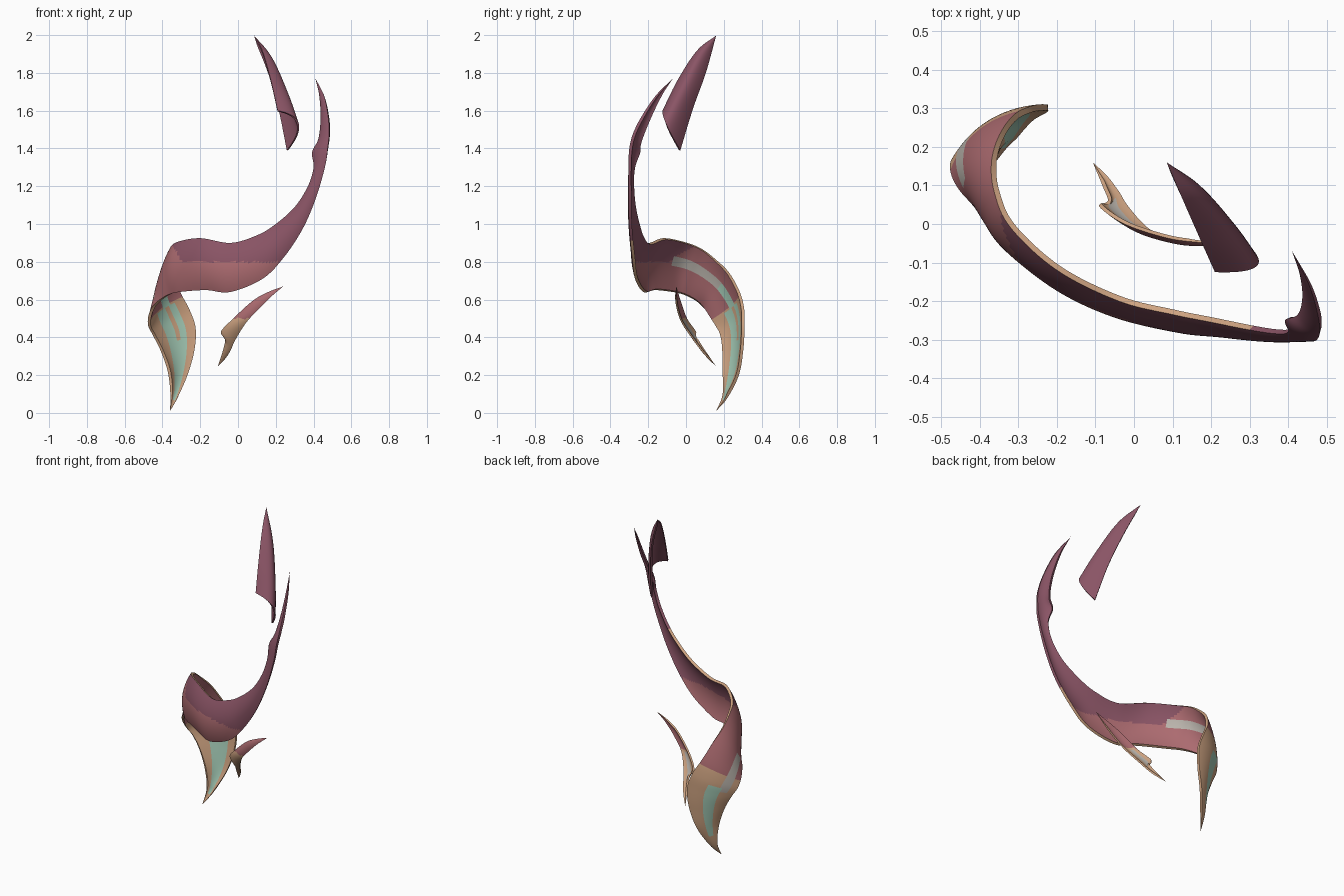
import bpy, bmesh
from mathutils import Vector

if "Cube" in bpy.data.objects:
    bpy.data.objects.remove(bpy.data.objects["Cube"])


def material(name, r, g, b):
    m = bpy.data.materials.new(name)
    m.diffuse_color = [(c / 255 / 12.92 if c < 11 else ((c / 255 + 0.055) / 1.055) ** 2.4)
                       for c in (r, g, b)] + [1]
    m.use_nodes = True
    m.node_tree.nodes["Principled BSDF"].inputs["Base Color"].default_value = m.diffuse_color
    return m


MATS = [material("plum", 138, 84, 101), material("rose", 172, 107, 112),
        material("tan", 207, 164, 130), material("mint", 166, 205, 184),
        material("warm grey", 186, 180, 172)]
PLUM, ROSE, TAN, MINT, GREY = range(5)


def spline(pts, u):
    """Catmull-Rom point at fractional row u."""
    n = len(pts) - 1
    i = min(int(u), n - 1)
    t = u - i
    b, c = Vector(pts[i]), Vector(pts[i + 1])
    a = Vector(pts[i - 1]) if i > 0 else b * 2 - c
    d = Vector(pts[i + 2]) if i + 2 <= n else c * 2 - b
    return 0.5 * (2 * b + (c - a) * t + (2 * a - 5 * b + 4 * c - d) * t * t
                  + (3 * b - a - 3 * c + d) * t ** 3)


def ribbon(name, lower, upper, rule, mid=None, bulge=0.12, thick=0.016, steps=8, nv=20):
    """Thin bowed strip lofted between two edge rails."""
    n = len(lower) - 1
    e = 0.02

    def point(u, v):
        u = max(0, min(n, u))
        lo, up = spline(lower, u), spline(upper, u)
        w = up - lo
        if mid:
            bow = spline(mid, u) - (lo + up) / 2
        else:
            u0, u1 = max(0, u - e), min(n, u + e)
            t = (spline(lower, u1) + spline(upper, u1)
                 - spline(lower, u0) - spline(upper, u0))
            bow = t.cross(w).normalized() * w.length * bulge
        return lo + w * v + bow * 4 * v * (1 - v)

    bm = bmesh.new()
    rings = []
    for r in range(n * steps + 1):
        u = r / steps
        width = (spline(upper, u) - spline(lower, u)).length
        th = min(thick, width * 0.25)
        outer, inner = [], []
        for k in range(nv + 1):
            v = k / nv
            p = point(u, v)
            nrm = (point(u + e, v) - point(u - e, v)).cross(
                point(u, v + e) - point(u, v - e)).normalized()
            outer.append(bm.verts.new(p))
            inner.append(bm.verts.new(p - nrm * th))
        rings.append((outer, inner))

    def face(vs, side, u, v):
        f = bm.faces.new(vs)
        f.material_index = rule(f.calc_center_median(), side, u, v)

    for r in range(len(rings) - 1):
        (o0, i0), (o1, i1) = rings[r], rings[r + 1]
        u = (r + 0.5) / steps
        for k in range(nv):
            v = (k + 0.5) / nv
            face((o0[k], o1[k], o1[k + 1], o0[k + 1]), "out", u, v)
            face((i0[k], i0[k + 1], i1[k + 1], i1[k]), "in", u, v)
        face((o0[0], i0[0], i1[0], o1[0]), "rim", u, 0)
        face((o0[nv], o1[nv], i1[nv], i0[nv]), "rim", u, 1)
    for (o, i), u in ((rings[0], 0), (rings[-1], n)):
        for k in range(nv):
            face((o[k], o[k + 1], i[k + 1], i[k]), "rim", u, k / nv)
    bmesh.ops.remove_doubles(bm, verts=bm.verts[:], dist=0.0002)
    bmesh.ops.recalc_face_normals(bm, faces=bm.faces[:])
    me = bpy.data.meshes.new(name)
    bm.to_mesh(me)
    bm.free()
    for m in MATS:
        me.materials.append(m)
    ob = bpy.data.objects.new(name, me)
    bpy.context.collection.objects.link(ob)
    bpy.ops.object.select_all(action='DESELECT')
    ob.select_set(True)
    bpy.context.view_layer.objects.active = ob
    bpy.ops.object.shade_smooth_by_angle(angle=0.7)


# Large sweeping ribbon, from the bottom tip to the upper right tip
TAIL, TOP = (-.36, .16, .01), (.41, -.07, 1.77)
main_upper = [TAIL, (-.32, .22, .08), (-.27, .28, .2), (-.232, .303, .33), (-.225, .31, .45),
              (-.26, .308, .55), (-.31, .285, .64), (-.35, .23, .74), (-.37, .16, .81),
              (-.362, .08, .87), (-.32, -.01, .905), (-.2, -.12, .925), (-.04, -.2, .9),
              (.1, -.235, .94), (.2, -.255, 1.0), (.3, -.275, 1.09), (.37, -.285, 1.2),
              (.4, -.28, 1.3), (.392, -.25, 1.38), (.425, -.235, 1.45), (.437, -.19, 1.56),
              (.43, -.13, 1.68), TOP]
main_lower = [TAIL, (-.358, .2, .1), (-.372, .2, .22), (-.41, .2, .33), (-.45, .19, .41),
              (-.475, .165, .46), (-.475, .13, .51), (-.455, .09, .56), (-.42, .05, .595),
              (-.37, -.01, .625), (-.31, -.07, .64), (-.17, -.165, .65), (-.04, -.225, .64),
              (.13, -.27, .71), (.24, -.285, .82), (.34, -.3, .97), (.41, -.305, 1.13),
              (.46, -.305, 1.3), (.475, -.3, 1.4), (.482, -.28, 1.48), (.477, -.235, 1.57),
              (.455, -.16, 1.68), TOP]


def main_rule(p, side, u, v):
    if side == "rim":
        return TAN if p.x < .3 and p.z < 1.1 else PLUM
    if side == "in":
        if .8 < u < 5.6 and .3 < v < .82 and not (u > 3.5 and .53 < v < .64):
            return MINT
        if 5.6 <= u < 10.2 and .52 < v < .72:
            return MINT if u < 7 else GREY
    else:
        if 1.5 < u < 4.8 and .32 < v < .62:
            return MINT
        if 4.4 < u < 7.5 and .15 < v < .34:
            return GREY
    if u < 5.8:
        return TAN
    if p.z > .8 and p.x > -.3 - (p.z - .8) * .5:
        return PLUM
    return ROSE


ribbon("main_ribbon", main_lower, main_upper, main_rule)

# Small lower shard
LOW, HIGH = (-.107, .16, .245), (.24, -.05, .67)
small_upper = [LOW, (-.08, .095, .33), (-.068, .06, .39), (-.09, .045, .43),
               (-.025, 0, .5), (.08, -.035, .595), (.16, -.047, .64), HIGH]
small_lower = [LOW, (-.065, .115, .29), (-.04, .08, .33), (-.012, .035, .39),
               (.045, -.025, .48), (.115, -.05, .555), (.175, -.057, .615), HIGH]


def small_rule(p, side, u, v):
    if side == "in" and 2.2 < u < 4 and .25 < v < .75:
        return GREY
    return ROSE if side != "rim" and p.z > .5 else TAN


ribbon("lower_shard", small_lower, small_upper, small_rule, thick=.01, nv=10)

# Folded upper shard, lofted through a ridge line
PEAK = (.085, .16, 1.998)
ribbon("upper_shard",
       [PEAK, (.128, .06, 1.92), (.172, -.04, 1.77), (.21, -.125, 1.6)],
       [PEAK, (.165, .105, 1.8), (.22, .037, 1.61), (.265, -.03, 1.39)],
       lambda p, side, u, v: PLUM,
       mid=[PEAK, (.185, .07, 1.87), (.27, -.03, 1.68), (.322, -.105, 1.53)],
       thick=.01, steps=12)
